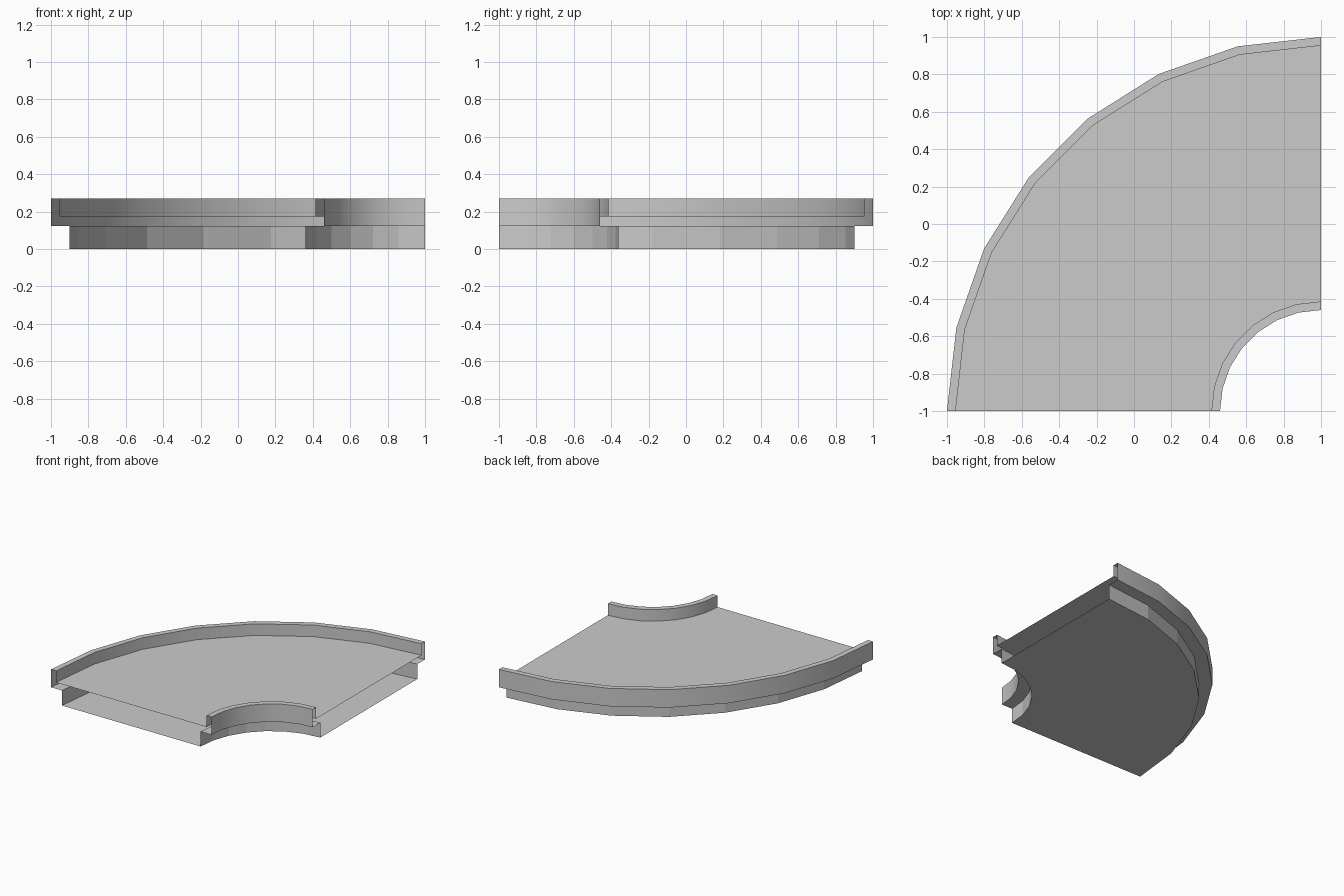
import bpy, bmesh
from math import sin, cos, pi

if "Cube" in bpy.data.objects:
    bpy.data.objects.remove(bpy.data.objects["Cube"])

CX, CY = 1.0, -1.0   # centre of the bend
STEPS = 7            # segments in the quarter turn


def sweep(name, profiles, smooth=False):
    """Sweep open (radius, z) profiles through a quarter turn about the bend centre."""
    bm = bmesh.new()
    for profile in profiles:
        rows = []
        for i in range(STEPS + 1):
            a = pi / 2 * i / STEPS
            rows.append([bm.verts.new((CX - r * cos(a), CY + r * sin(a), z))
                         for r, z in profile])
        if len(profile) == 2 and profile[0][1] == profile[1][1]:
            # flat sheet: a single polygon
            bm.faces.new([r[0] for r in rows][::-1] + [r[1] for r in rows])
            continue
        for p, q in zip(rows, rows[1:]):
            for j in range(len(profile) - 1):
                bm.faces.new((p[j], p[j + 1], q[j + 1], q[j]))
    bmesh.ops.remove_doubles(bm, verts=bm.verts, dist=1e-5)
    bm.normal_update()
    mesh = bpy.data.meshes.new(name)
    bm.to_mesh(mesh)
    bm.free()
    obj = bpy.data.objects.new(name, mesh)
    bpy.context.collection.objects.link(obj)
    if smooth:
        bpy.ops.object.select_all(action='DESELECT')
        obj.select_set(True)
        bpy.context.view_layer.objects.active = obj
        bpy.ops.object.shade_smooth_by_angle(angle=pi / 6)
    return obj


Z_LEDGE, Z_DECK, Z_TOP = 0.123, 0.175, 0.27

# outer guard rail with its overhanging ledge, open at the ends
sweep("outer_rail", [[(1.90, Z_LEDGE), (2.0, Z_LEDGE), (2.0, Z_TOP),
                      (1.954, Z_TOP), (1.954, Z_DECK)]], smooth=True)

# inner guard rail with its overhanging ledge
sweep("inner_rail", [[(0.586, Z_DECK), (0.586, Z_TOP), (0.54, Z_TOP),
                      (0.54, Z_LEDGE), (0.64, Z_LEDGE)]], smooth=True)

# flat running surface between the rails
sweep("deck", [[(1.954, Z_DECK), (0.586, Z_DECK)]])

# faceted hollow base: two walls and a floor
sweep("base", [[(0.64, Z_LEDGE), (0.64, 0)],
               [(0.64, 0), (1.90, 0)],
               [(1.90, 0), (1.90, Z_LEDGE)]])
